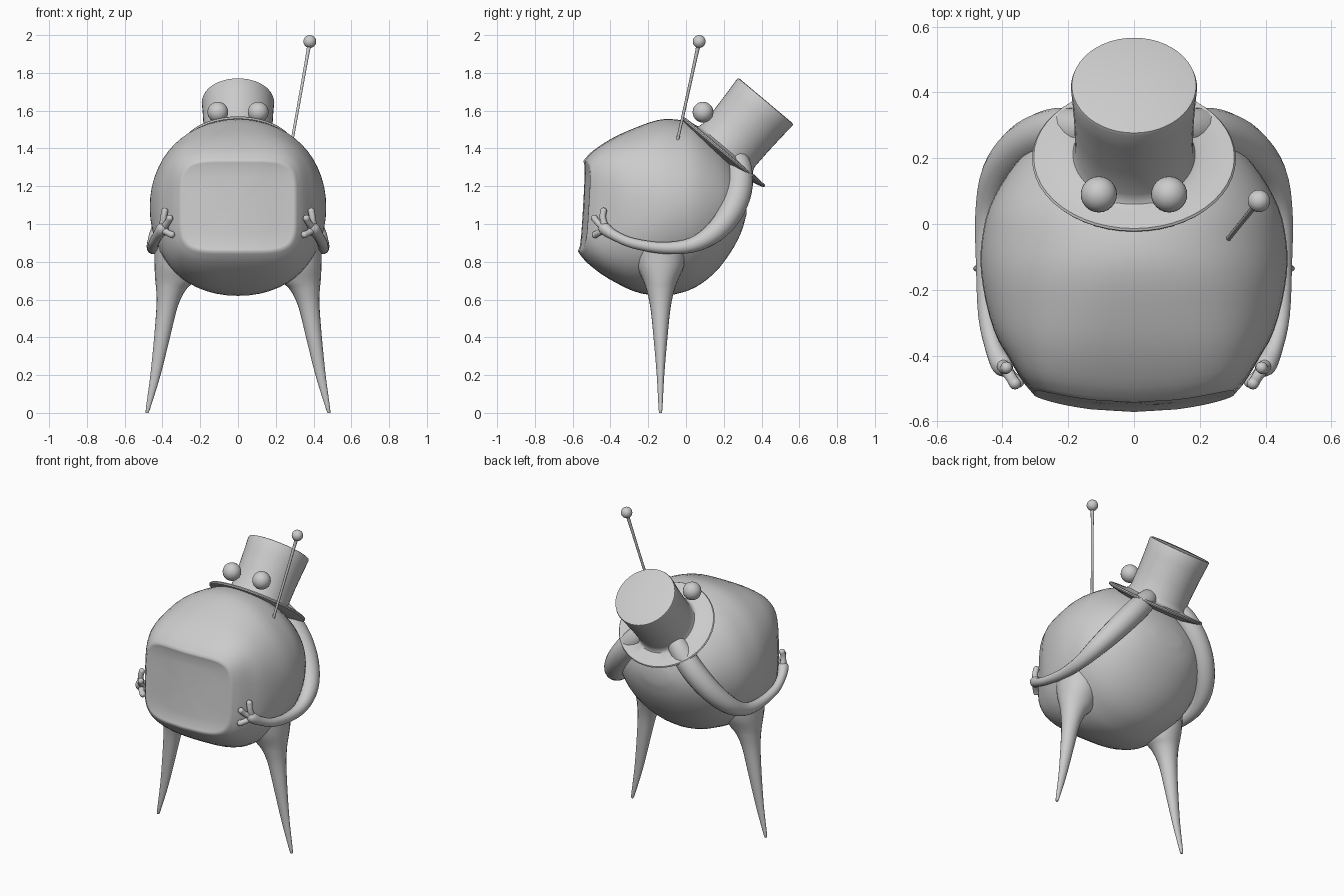
import bpy, bmesh, math
from mathutils import Vector, Matrix

if "Cube" in bpy.data.objects:
    bpy.data.objects.remove(bpy.data.objects["Cube"])

grey = bpy.data.materials.new("plain_grey")
grey.diffuse_color = (0.6, 0.6, 0.6, 1)
grey.use_nodes = True
grey.node_tree.nodes["Principled BSDF"].inputs["Base Color"].default_value = grey.diffuse_color


def finish(name, bm, angle=40):
    bmesh.ops.recalc_face_normals(bm, faces=bm.faces)
    me = bpy.data.meshes.new(name)
    bm.to_mesh(me)
    bm.free()
    ob = bpy.data.objects.new(name, me)
    bpy.context.collection.objects.link(ob)
    me.materials.append(grey)
    bpy.ops.object.select_all(action='DESELECT')
    ob.select_set(True)
    bpy.context.view_layer.objects.active = ob
    bpy.ops.object.shade_smooth_by_angle(angle=math.radians(angle))
    return ob


def loft(bm, rings):
    """Skin a list of point rings and cap both ends."""
    loops = [[bm.verts.new(p) for p in r] for r in rings]
    n = len(loops[0])
    for a, b in zip(loops, loops[1:]):
        for i in range(n):
            j = (i + 1) % n
            bm.faces.new((a[i], a[j], b[j], b[i]))
    bm.faces.new(loops[0])
    bm.faces.new(loops[-1])


def smooth_rows(rows, steps):
    """Catmull-Rom interpolation of rows of numbers."""
    out = []
    for i in range(len(rows) - 1):
        p0, p1 = rows[max(i - 1, 0)], rows[i]
        p2, p3 = rows[i + 1], rows[min(i + 2, len(rows) - 1)]
        for s in range(steps):
            t = s / steps
            out.append([0.5 * (2 * b + (c - a) * t + (2 * a - 5 * b + 4 * c - d) * t * t
                               + (3 * b - a - 3 * c + d) * t ** 3)
                        for a, b, c, d in zip(p0, p1, p2, p3)])
    return out + [list(rows[-1])]


def tube(bm, rows, side, n=14, steps=4):
    """Round tube through (x, y, z, radius) rows, mirrored by side."""
    rows = smooth_rows(rows, steps)
    pts = [Vector((r[0] * side, r[1], r[2])) for r in rows]
    rings = []
    for i, p in enumerate(pts):
        d = (pts[min(i + 1, len(pts) - 1)] - pts[max(i - 1, 0)]).normalized()
        u = d.cross(Vector((side, 0.1, 0.3))).normalized()
        v = d.cross(u)
        rings.append([p + rows[i][3] * (u * math.cos(a) + v * math.sin(a))
                      for a in (2 * math.pi * k / n for k in range(n))])
    loft(bm, rings)


def ball(bm, centre, r, u=24, v=16):
    bmesh.ops.create_uvsphere(bm, u_segments=u, v_segments=v, radius=r,
                              matrix=Matrix.Translation(centre))


# Body: superellipse sections running front to back (y, half width, low, high, power)
sections = smooth_rows([
    (-0.545, 0.305, 0.855, 1.335, 5.0), (-0.50, 0.345, 0.795, 1.385, 4.2),
    (-0.40, 0.395, 0.71, 1.45, 3.1), (-0.28, 0.44, 0.645, 1.505, 2.5),
    (-0.15, 0.465, 0.62, 1.55, 2.15), (-0.05, 0.463, 0.63, 1.553, 2.0),
    (0.05, 0.44, 0.665, 1.525, 2.0), (0.15, 0.385, 0.74, 1.45, 2.0),
    (0.23, 0.315, 0.84, 1.36, 2.0), (0.29, 0.215, 0.95, 1.25, 2.0),
    (0.32, 0.09, 1.05, 1.15, 2.0)], 3)


def section(y, w, lo, hi, p, n=56):
    ring = []
    for k in range(n):
        a = 2 * math.pi * k / n
        c, s = math.cos(a), math.sin(a)
        x = w * math.copysign(abs(c) ** (2 / p), c)
        z = (lo + hi) / 2 + (hi - lo) / 2 * math.copysign(abs(s) ** (2 / p), s)
        front = min(1, max(0, (-0.35 - y) / 0.19))      # bow and lean of the face
        ring.append((x, y + front * (0.045 * (x / 0.31) ** 2 - 0.012 + 0.06 * (z - 1.1)), z))
    return ring


bm = bmesh.new()
face = [section(-0.545 + d, 0.305 * f, 1.095 - 0.24 * f, 1.095 + 0.24 * f, 5.0)
        for f, d in ((0.05, 0.012), (0.35, 0.012), (0.65, 0.011), (0.88, 0.008), (0.96, 0.002))]
loft(bm, face + [section(*s) for s in sections])
finish("body", bm, 50)

# Legs: tapered spikes flaring into the body (z, centre x, x radius, y radius)
leg_rows = smooth_rows([
    (0.0, 0.480, 0.005, 0.005), (0.02, 0.477, 0.011, 0.010), (0.2, 0.437, 0.027, 0.020),
    (0.4, 0.402, 0.042, 0.037), (0.56, 0.376, 0.056, 0.054), (0.65, 0.355, 0.078, 0.074),
    (0.70, 0.334, 0.104, 0.092), (0.78, 0.325, 0.117, 0.125), (0.88, 0.325, 0.118, 0.14)], 4)
for side, tag in ((1, "right"), (-1, "left")):
    bm = bmesh.new()
    loft(bm, [[(side * (x + rx * math.cos(a)), -0.135 + ry * math.sin(a), z)
               for a in (2 * math.pi * k / 20 for k in range(20))]
              for z, x, rx, ry in leg_rows])
    finish(tag + "_leg", bm)

    # Arms wrap from under the hat around the body
    bm = bmesh.new()
    tube(bm, [(0.10, 0.27, 1.36, 0.05), (0.16, 0.285, 1.29, 0.065), (0.25, 0.28, 1.18, 0.07),
              (0.34, 0.235, 1.06, 0.066), (0.41, 0.15, 0.955, 0.055),
              (0.443, 0.03, 0.888, 0.040), (0.450, -0.12, 0.873, 0.031),
              (0.447, -0.28, 0.898, 0.027), (0.425, -0.38, 0.94, 0.027),
              (0.400, -0.43, 0.975, 0.033), (0.388, -0.45, 0.995, 0.018)], side, 18)
    finish(tag + "_arm", bm)

    # Fingers
    bm = bmesh.new()
    for mid, tip in (((0.395, -0.44, 1.03), (0.388, -0.437, 1.068)),
                     ((0.375, -0.465, 1.005), (0.362, -0.485, 1.03)),
                     ((0.375, -0.46, 0.955), (0.352, -0.48, 0.944))):
        tube(bm, [(0.40, -0.425, 0.972, 0.022), (*mid, 0.017), (*tip, 0.018)], side, 12)
        ball(bm, (tip[0] * side, tip[1], tip[2]), 0.0185, 12, 8)
    finish(tag + "_fingers", bm)

    # Eyes sitting on the brim
    bm = bmesh.new()
    ball(bm, (0.107 * side, 0.09, 1.592), 0.055)
    finish(tag + "_eye", bm)

# Top hat: lathe profile (radius, height), tilted backwards
profile = [(0.02, -0.03), (0.20, -0.03), (0.28, -0.016), (0.305, -0.008), (0.31, 0.0),
           (0.305, 0.007), (0.28, 0.008), (0.21, 0.012), (0.186, 0.022), (0.179, 0.045),
           (0.181, 0.15), (0.187, 0.27), (0.192, 0.338), (0.189, 0.348), (0.18, 0.351), (0.02, 0.351)]
tilt = Matrix.Translation((0, 0.198, 1.383)) @ Matrix.Rotation(math.radians(-40), 4, 'X')
bm = bmesh.new()
loft(bm, [[tilt @ Vector((r * math.cos(a), r * math.sin(a) * (0.925 if r > 0.2 else 1), h))
           for a in (2 * math.pi * k / 48 for k in range(48))] for r, h in profile])
finish("top_hat", bm)

# Antenna with a ball tip
bm = bmesh.new()
tube(bm, [(0.285, -0.047, 1.435, 0.008), (0.333, 0.012, 1.70, 0.008),
          (0.372, 0.06, 1.92, 0.010), (0.379, 0.068, 1.955, 0.016)], 1, 10)
ball(bm, (0.38, 0.07, 1.966), 0.034)
finish("antenna", bm)
